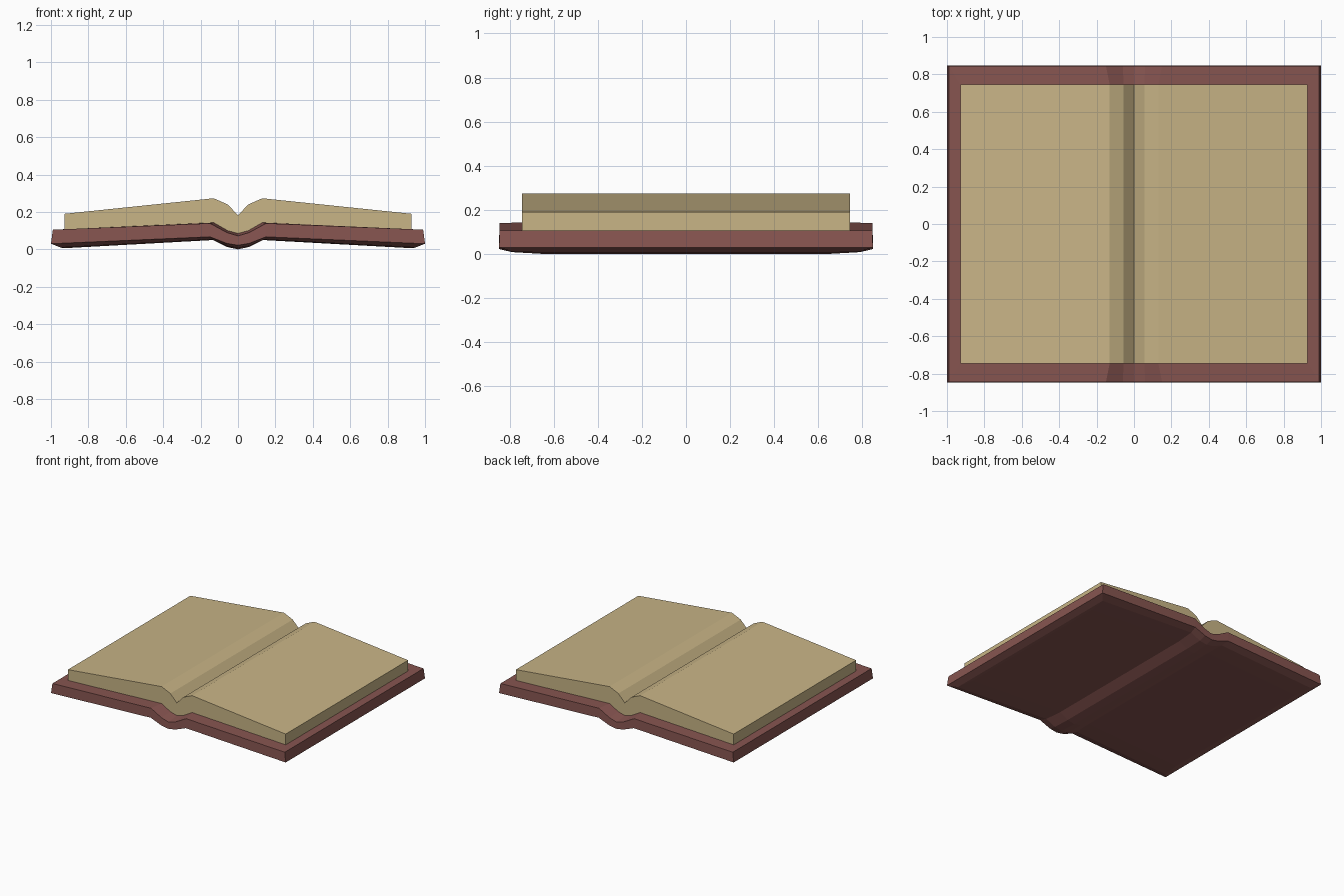
import bpy

if "Cube" in bpy.data.objects:
    bpy.data.objects.remove(bpy.data.objects["Cube"])


def material(name, color):
    m = bpy.data.materials.new(name)
    m.diffuse_color = (*color, 1)
    m.use_nodes = True
    m.node_tree.nodes["Principled BSDF"].inputs["Base Color"].default_value = m.diffuse_color
    return m


def mirrored(half):
    # half profile runs from the outer edge to the centre
    return [(-x, z) for x, z in half] + [(x, z) for x, z in reversed(half[:-1])]


def build_rings(name, rings, mat):
    """Stack folded rectangular rings (half profile, half depth), top to bottom."""
    verts, faces = [], []
    for half, depth in rings:
        line = mirrored(half)
        verts += [(x, -depth, z) for x, z in line]
        verts += [(x, depth, z) for x, z in reversed(line)]
    n = 2 * len(mirrored(rings[0][0]))
    for r in range(len(rings) - 1):
        a, b = r * n, (r + 1) * n
        for i in range(n):
            j = (i + 1) % n
            faces.append((a + i, b + i, b + j, a + j))
    last = (len(rings) - 1) * n
    for i in range(n // 2 - 1):
        strip = (i, i + 1, n - 2 - i, n - 1 - i)
        faces.append(strip)
        faces.append(tuple(last + k for k in reversed(strip)))
    mesh = bpy.data.meshes.new(name)
    mesh.from_pydata(verts, [], faces)
    mesh.materials.append(mat)
    obj = bpy.data.objects.new(name, mesh)
    bpy.context.collection.objects.link(obj)
    return obj


leather = material("leather", (0.24, 0.09, 0.08))
paper = material("paper", (0.58, 0.46, 0.24))

# Cover: mitred rim, sloped edge and bevelled underside with a spine ridge
build_rings("cover", [
    ([(0.93, 0.107), (0.13, 0.143), (0.055, 0.10), (0, 0.085)], 0.745),
    ([(0.99, 0.105), (0.15, 0.139), (0.06, 0.09), (0, 0.072)], 0.845),
    ([(1.00, 0.030), (0.15, 0.067), (0.06, 0.032), (0, 0.022)], 0.848),
    ([(0.95, 0.010), (0.14, 0.053), (0.06, 0.018), (0, 0.008)], 0.79),
    ([(0.93, 0.006), (0.13, 0.050), (0.06, 0.013), (0, 0.0)], 0.65),
], leather)

# Pages: two swelling halves meeting in the gutter
build_rings("pages", [
    ([(0.928, 0.190), (0.13, 0.273), (0.055, 0.240), (0, 0.182)], 0.745),
    ([(0.928, 0.100), (0.13, 0.136), (0.055, 0.093), (0, 0.078)], 0.745),
], paper)
